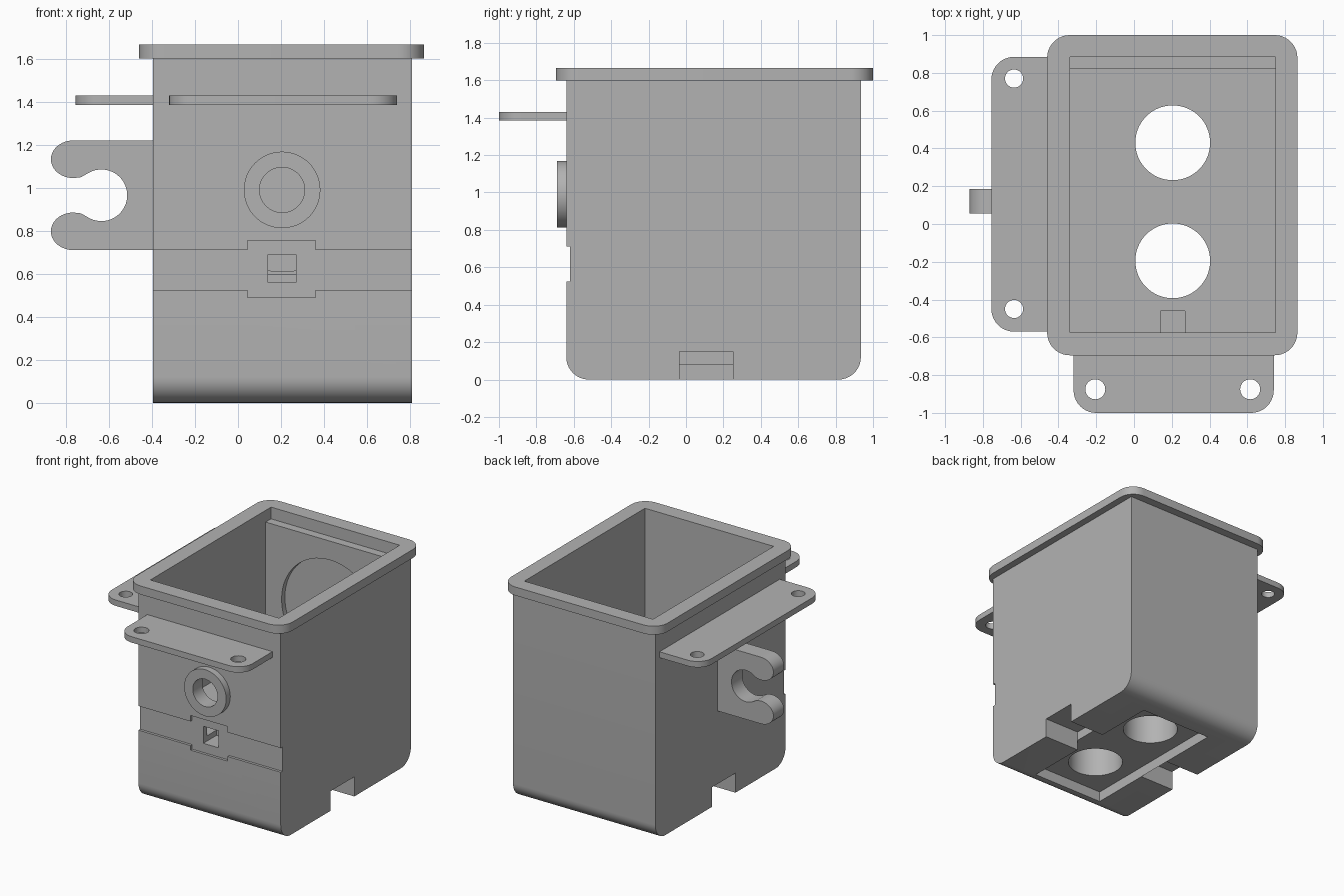
import bpy, bmesh, math
from mathutils import Matrix

if "Cube" in bpy.data.objects:
    bpy.data.objects.remove(bpy.data.objects["Cube"])

grey = bpy.data.materials.new("grey plastic")
grey.diffuse_color = (0.45, 0.45, 0.45, 1)
grey.use_nodes = True
grey.node_tree.nodes["Principled BSDF"].inputs["Base Color"].default_value = grey.diffuse_color


def prism(name, pts, lo, hi, axis="z"):
    """Extrude a 2D outline along an axis (x: pts are y,z; y: pts are x,z; z: pts are x,y)."""
    place = {"x": lambda p, d: (d, p[0], p[1]),
             "y": lambda p, d: (p[0], d, p[1]),
             "z": lambda p, d: (p[0], p[1], d)}[axis]
    bm = bmesh.new()
    face = bm.faces.new([bm.verts.new(place(p, lo)) for p in pts])
    ext = bmesh.ops.extrude_face_region(bm, geom=[face])
    vec = place((0, 0), hi - lo)
    bmesh.ops.translate(bm, vec=vec, verts=[v for v in ext["geom"] if isinstance(v, bmesh.types.BMVert)])
    bmesh.ops.recalc_face_normals(bm, faces=bm.faces)
    me = bpy.data.meshes.new(name)
    bm.to_mesh(me)
    bm.free()
    ob = bpy.data.objects.new(name, me)
    bpy.context.collection.objects.link(ob)
    me.materials.append(grey)
    return ob


def arc(cx, cy, r, a0, a1, n=10):
    return [(cx + r * math.cos(math.radians(a0 + (a1 - a0) * i / n)),
             cy + r * math.sin(math.radians(a0 + (a1 - a0) * i / n))) for i in range(n + 1)]


def circle(cx, cy, r, n=48):
    return arc(cx, cy, r, 0, 360, n)[:-1]


def rect(x0, x1, y0, y1, r=(0, 0, 0, 0)):
    """Rectangle with a radius per corner: bottom left, bottom right, top right, top left."""
    pts = []
    for i, (x, y, sx, sy) in enumerate([(x0, y0, 1, 1), (x1, y0, -1, 1), (x1, y1, -1, -1), (x0, y1, 1, -1)]):
        if r[i]:
            pts += arc(x + sx * r[i], y + sy * r[i], r[i], 180 + 90 * i, 270 + 90 * i)
        else:
            pts.append((x, y))
    return pts


def combine(target, tools, op="DIFFERENCE"):
    for t in tools:
        m = target.modifiers.new("cut", "BOOLEAN")
        m.operation, m.solver, m.object = op, "EXACT", t
    dg = bpy.context.evaluated_depsgraph_get()
    dg.update()
    target.data = bpy.data.meshes.new_from_object(target.evaluated_get(dg))
    target.modifiers.clear()
    for t in tools:
        bpy.data.objects.remove(t)


def smooth(ob):
    bpy.ops.object.select_all(action="DESELECT")
    ob.select_set(True)
    bpy.context.view_layer.objects.active = ob
    bpy.ops.object.shade_smooth_by_angle(angle=math.radians(30))


CX = 0.205   # centre line of the housing
R = 0.12     # common corner radius

# Housing with rounded bottom edges, rim flange and front boss
housing = prism("housing", rect(-0.64, 0.935, 0, 1.63, (R, R, 0, 0)), -0.395, 0.81, "x")
combine(housing, [
    prism("rim", rect(-0.46, 0.865, -0.695, 1.0, (R,) * 4), 1.60, 1.665),
    prism("boss", circle(CX, 0.99, 0.178), -0.69, -0.60, "y"),
], "UNION")

cuts = [
    # Interior with a ledge along the back wall and a round recess in it
    prism("cavity", rect(-0.34, 0.75, -0.575, 0.82), 0.60, 1.8),
    prism("ledge", rect(-0.34, 0.75, -0.5, 0.885), 1.575, 1.8),
    prism("recess", circle(CX, 1.02, 0.41, 64), 0.7, 0.86, "y"),
    # Boss bore and window in the front wall
    prism("bore", circle(CX, 0.99, 0.105), -0.8, -0.5, "y"),
    prism("window", rect(0.14, 0.27, 0.56, 0.69), -0.8, -0.46, "y"),
    # Shallow front band, wider in the middle
    prism("band", [(-0.6, 0.525), (0.045, 0.525), (0.045, 0.49), (0.36, 0.49), (0.36, 0.525), (1, 0.525),
                   (1, 0.71), (0.36, 0.71), (0.36, 0.755), (0.045, 0.755), (0.045, 0.71), (-0.6, 0.71)],
          -0.8, -0.62, "y"),
    # Underside pocket and the deeper slots at both sides
    prism("pocket", rect(-0.10, 0.51, -0.51, 0.72), -0.1, 0.08),
    prism("slot_left", rect(-0.035, 0.25, -0.1, 0.15), -0.6, -0.10, "x"),
    prism("slot_right", rect(-0.035, 0.25, -0.1, 0.15), 0.51, 1.0, "x"),
]
# Two round shafts through the thick floor
cuts += [prism("shaft", circle(CX, y, 0.198, 64), -0.1, 0.8) for y in (-0.195, 0.43)]
combine(housing, cuts)

# Mounting tabs with screw holes
left_tab = prism("left_tab", rect(-0.755, -0.38, -0.57, 0.885, (R, 0, 0, R)), 1.385, 1.43)
combine(left_tab, [prism("hole", circle(-0.635, y, 0.048, 32), 1.3, 1.5) for y in (-0.45, 0.77)])
front_tab = prism("front_tab", rect(-0.32, 0.74, -1.0, -0.62, (R, R, 0, 0)), 1.385, 1.43)
combine(front_tab, [prism("hole", circle(x, -0.875, 0.053, 32), 1.3, 1.5) for x in (-0.205, 0.615)])

# Open hook on the left side, upper half mirrored down
ZC = 0.965
upper = [(-0.38, 1.22), (-0.76, 1.22)]
upper += [(-0.765 + 0.105 * math.cos(math.radians(a)), 1.1325 + 0.0875 * math.sin(math.radians(a)))
          for a in range(100, 271, 10)]
upper += [(-0.73, 1.049)] + arc(-0.635, ZC, 0.12, 120, 0, 20)
lower = [(x, 2 * ZC - z) for x, z in reversed(upper[:-1])]
hook = prism("hook", upper + lower, 0.055, 0.185, "y")

for ob in (housing, left_tab, front_tab, hook):
    smooth(ob)
